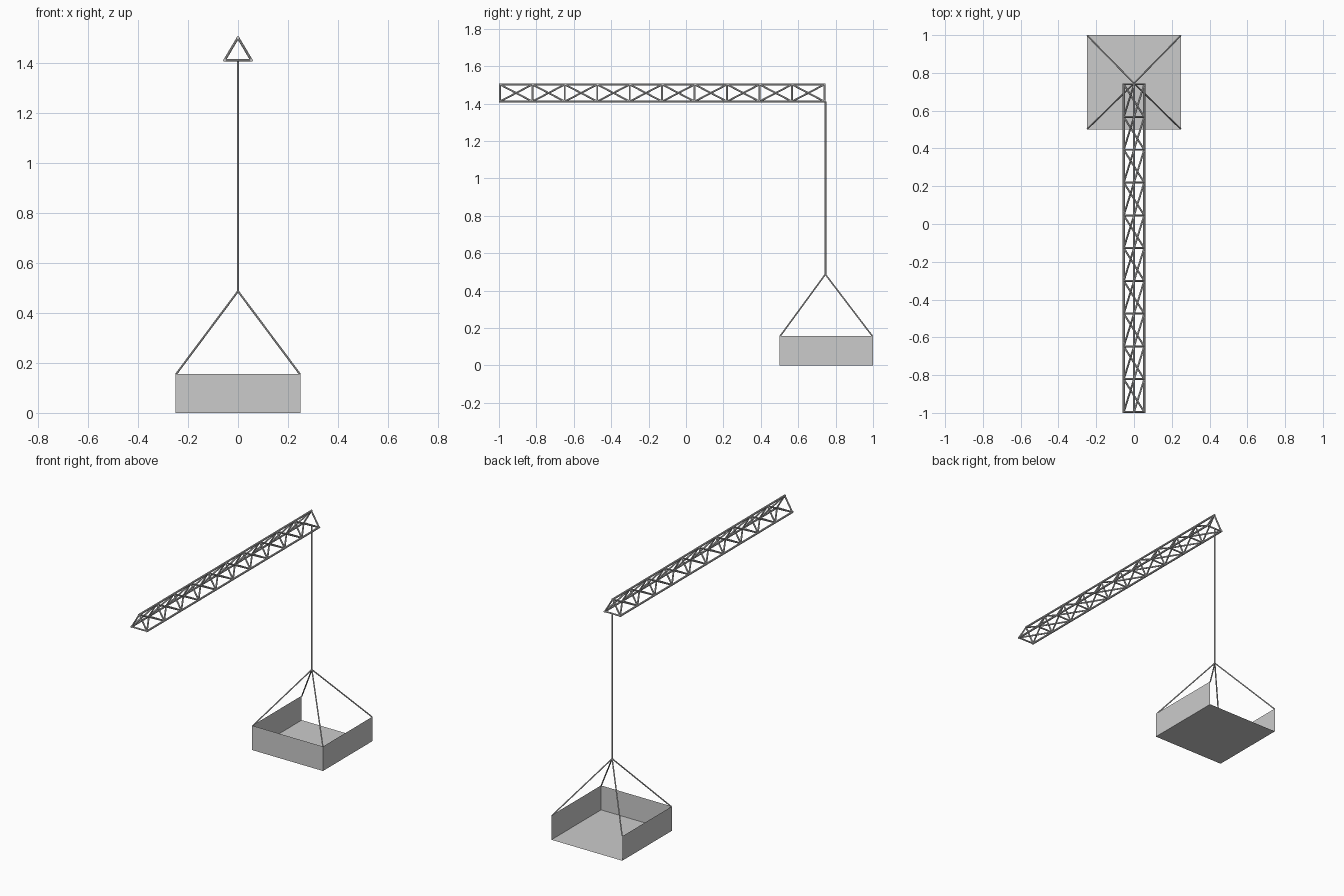
import bpy, bmesh
from mathutils import Vector, Matrix

if "Cube" in bpy.data.objects:
    bpy.data.objects.remove(bpy.data.objects["Cube"])

SIDES = 8


def rods(name, segments, radius):
    """One object holding a straight round rod for every (start, end) pair."""
    bm = bmesh.new()
    for a, b in segments:
        a, b = Vector(a), Vector(b)
        d = b - a
        rot = d.to_track_quat('Z', 'Y').to_matrix().to_4x4()
        bmesh.ops.create_cone(bm, cap_ends=True, segments=SIDES, radius1=radius,
                              radius2=radius, depth=d.length,
                              matrix=Matrix.Translation((a + b) / 2) @ rot)
    return finish(name, bm)


def finish(name, bm):
    mesh = bpy.data.meshes.new(name)
    bm.to_mesh(mesh)
    bm.free()
    obj = bpy.data.objects.new(name, mesh)
    bpy.context.collection.objects.link(obj)
    return obj


# Triangular lattice boom running along y
Y0, Y1, BAYS = -0.995, 0.74, 10
corners = [(0, 1.502), (0.054, 1.411), (-0.054, 1.411)]
step = (Y1 - Y0) / BAYS


def node(c, i):
    x, z = corners[c % 3]
    return (x, Y0 + i * step, z)


rods("boom_chords", [((x, Y0 - 0.005, z), (x, Y1 + 0.005, z)) for x, z in corners], 0.006)
rods("boom_frames", [(node(c, i), node(c + 1, i))
                     for i in range(BAYS + 1) for c in range(3)], 0.005)
rods("boom_diagonals", [(node(c, i), node(c + 1, i + 1))
                        for i in range(BAYS) for c in range(3)], 0.005)

# Hoist cable and the four sling ropes
YC, H, TOP = 0.745, 0.25, 0.156
knot = (0, YC, 0.487)
rods("hoist_cable", [((0, YC, 1.411), knot)], 0.005)
rods("sling_ropes", [(knot, (sx * (H - 0.003), 0.75 + sy * (H - 0.003), TOP))
                     for sx in (-1, 1) for sy in (-1, 1)], 0.004)

# Thin sheet tray, open on the +y side
bm = bmesh.new()
plan = [(-H, 1.0), (-H, 0.5), (H, 0.5), (H, 1.0)]
low = [bm.verts.new((x, y, 0)) for x, y in plan]
high = [bm.verts.new((x, y, TOP)) for x, y in plan]
bm.faces.new(low[::-1])
for i in range(3):
    bm.faces.new((low[i], low[i + 1], high[i + 1], high[i]))
finish("tray", bm)
